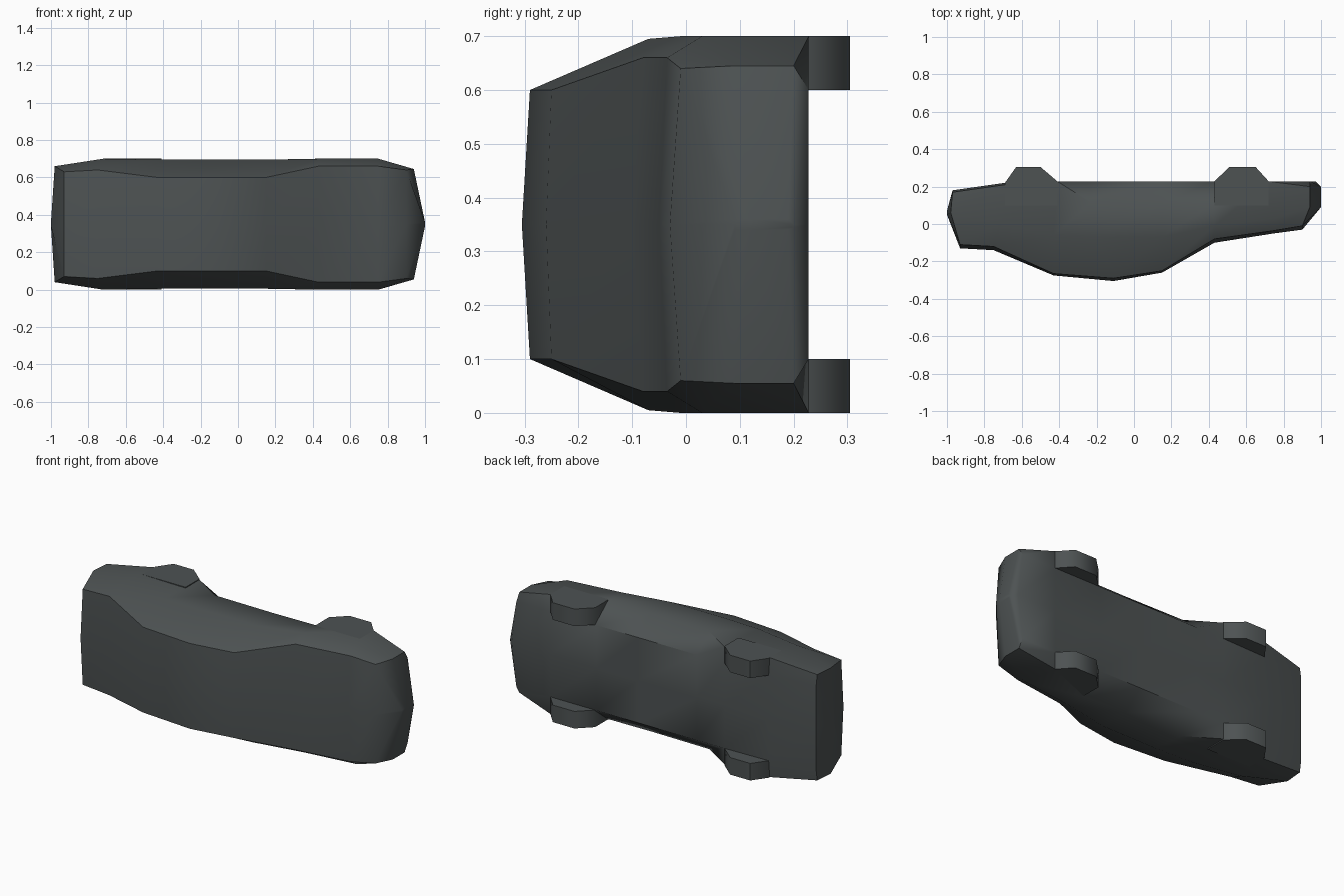
import bpy, bmesh, math

if "Cube" in bpy.data.objects:
    bpy.data.objects.remove(bpy.data.objects["Cube"])

paint = bpy.data.materials.new("dark_grey")
paint.diffuse_color = (0.075, 0.085, 0.086, 1)
paint.use_nodes = True
paint.node_tree.nodes["Principled BSDF"].inputs["Base Color"].default_value = paint.diffuse_color
MID = 0.35  # the car lies on its side: z is its width, +y its underside


def finish(bm, name, angle):
    bmesh.ops.recalc_face_normals(bm, faces=bm.faces)
    me = bpy.data.meshes.new(name)
    bm.to_mesh(me)
    bm.free()
    me.materials.append(paint)
    ob = bpy.data.objects.new(name, me)
    bpy.context.collection.objects.link(ob)
    bpy.ops.object.select_all(action='DESELECT')
    ob.select_set(True)
    bpy.context.view_layer.objects.active = ob
    bpy.ops.object.shade_smooth_by_angle(angle=math.radians(angle))
    return ob


# Body cross-sections from tail to nose:
# x roof, x belt, x floor | y roof centre, y roof edge, half width |
# y belt, half width | y sill, y floor, floor half width
sections = [
    (-1.0, -1.0, -1.0, .05, .05, .01, .06, .01, .07, .07, .005),
    (-.93, -.98, -.97, -.13, -.11, .28, .06, .31, .17, .18, .25),
    (-.75, -.72, -.69, -.14, -.12, .29, .00, .35, .21, .22, .25),
    (-.43, -.43, -.41, -.275, -.265, .25, -.06, .345, .228, .228, .25),
    (-.11, -.20, -.23, -.305, -.29, .25, -.07, .345, .115, .228, .25),
    (.15, .15, .15, -.26, -.25, .25, -.07, .345, .11, .228, .25),
    (.43, .43, .42, -.10, -.08, .31, -.01, .35, .105, .228, .25),
    (.75, .75, .72, -.05, -.035, .31, .03, .35, .228, .228, .25),
    (.90, .94, .94, -.03, -.01, .29, .09, .295, .20, .228, .25),
    (1.0, 1.0, 1.0, .09, .09, .01, .12, .01, .19, .20, .005),
]

bm = bmesh.new()
rings = []
for xt, xb, xf, yc, ye, wt, yb, wb, ys, yf, wf in sections:
    half = [(xt, ye, wt), (xb, yb, wb), (xf, ys, wb), (xf, yf, wf)]
    floor_x = xf + (0.03 if xf == .94 else 0)
    ring = [(xt, yc, 0)] + half + [(floor_x, yf, 0)]
    ring += [(x, y, -w) for x, y, w in reversed(half)]
    rings.append([bm.verts.new((x, y, MID + w)) for x, y, w in ring])
n = len(rings[0])
for a, b in zip(rings, rings[1:]):
    for i in range(n):
        j = (i + 1) % n
        bm.faces.new((a[i], a[j], b[j], b[i]))
bm.faces.new(rings[0])
bm.faces.new(rings[-1])
finish(bm, "car_body", 50)

# Four stub wheels with angular outlines
outlines = {
    "rear": [(-.69, .22), (-.63, .305), (-.50, .305), (-.41, .228), (-.41, .10), (-.69, .10)],
    "front": [(.43, .228), (.51, .305), (.65, .305), (.72, .228), (.72, .10), (.43, .10)],
}
for end, outline in outlines.items():
    for side, z in (("left", 0.0), ("right", 0.6)):
        bm = bmesh.new()
        face = bm.faces.new([bm.verts.new((x, y, z)) for x, y in outline])
        out = bmesh.ops.extrude_face_region(bm, geom=[face])
        for v in out["geom"]:
            if isinstance(v, bmesh.types.BMVert):
                v.co.z += 0.1
        finish(bm, f"{end}_{side}_wheel", 50)
